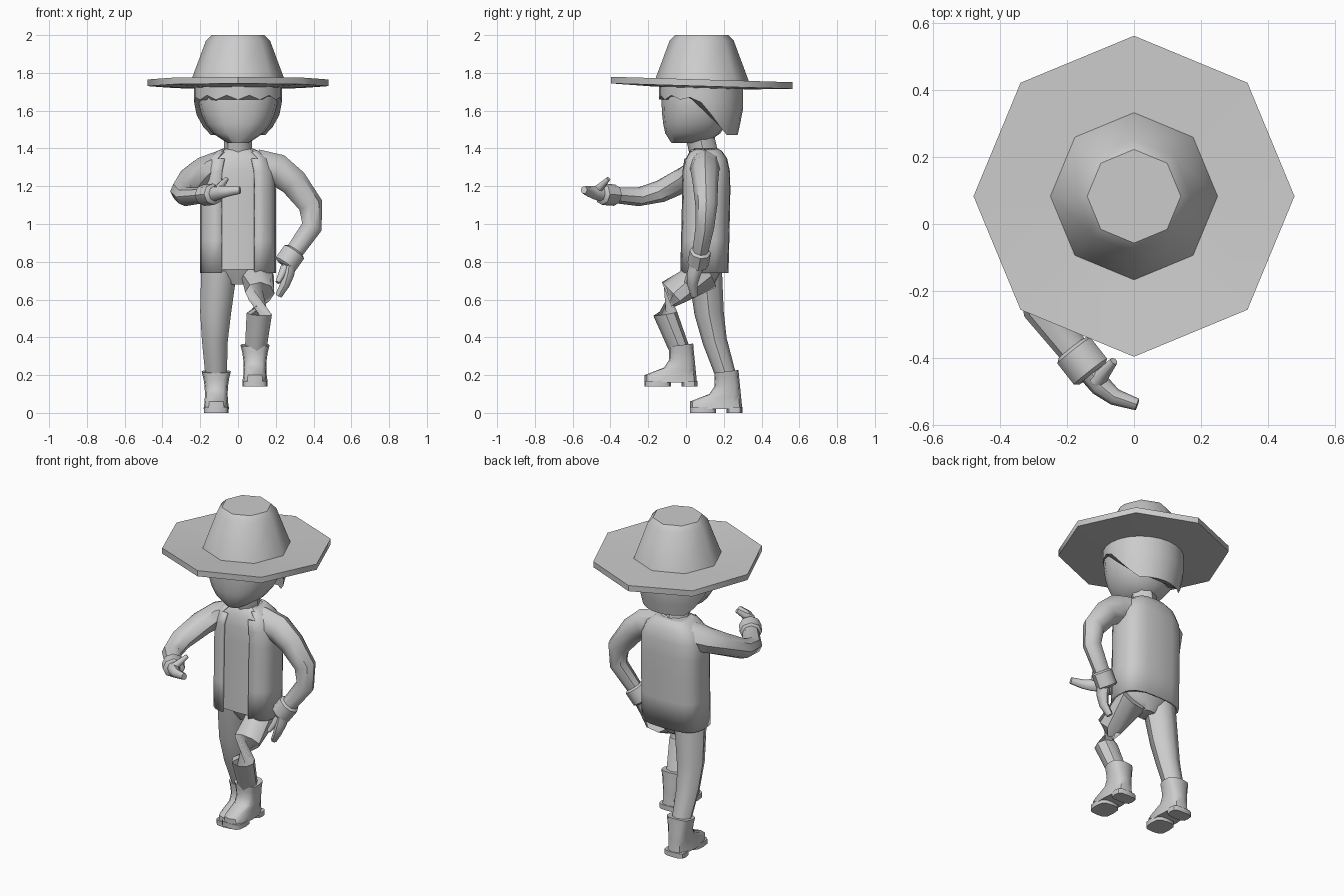
import bpy, bmesh
from math import sin, cos, pi, sqrt, radians
from mathutils import Vector

cube = bpy.data.objects.get("Cube")
if cube:
    bpy.data.objects.remove(cube, do_unlink=True)

TONE = (.6, .6, .6, 1)
grey = bpy.data.materials.new("plain grey")
grey.use_nodes = True
grey.diffuse_color = TONE
grey.node_tree.nodes["Principled BSDF"].inputs["Base Color"].default_value = TONE


def skin(name, rings, skip=None):
    """Joins equal rings of points into a smooth shaded skin, closed unless faces are skipped."""
    bm = bmesh.new()
    loops = [[bm.verts.new(point) for point in ring] for ring in rings]
    for lower, upper in zip(loops, loops[1:]):
        for i in range(len(lower)):
            corners = (lower[i - 1], lower[i], upper[i], upper[i - 1])
            middle = (lower[i - 1].co + upper[i].co) / 2
            if not (skip and skip(middle)):
                bm.faces.new(corners)
    if not skip:
        bm.faces.new(loops[0])
        bm.faces.new(loops[-1])
    bmesh.ops.recalc_face_normals(bm, faces=bm.faces)
    mesh = bpy.data.meshes.new(name)
    bm.to_mesh(mesh)
    bm.free()
    mesh.materials.append(grey)
    part = bpy.data.objects.new(name, mesh)
    bpy.context.collection.objects.link(part)
    bpy.ops.object.select_all(action="DESELECT")
    part.select_set(True)
    bpy.context.view_layer.objects.active = part
    bpy.ops.object.shade_smooth_by_angle(angle=radians(45))
    return part


def oval(x, z, half_width, front, back, sides=16, power=2):
    """Level ring between front and back; a higher power makes it squarer."""
    def bend(value):
        return abs(value) ** (2 / power) * (1 if value > 0 else -1)
    middle, half_depth = (front + back) / 2, (back - front) / 2
    turns = [2 * pi * i / sides for i in range(sides)]
    return [Vector((x + half_width * bend(cos(a)), middle + half_depth * bend(sin(a)), z)) for a in turns]


def tube(name, points, radii, across, flat=1, sides=8):
    """Rings square to a path; across is the direction that flat squeezes."""
    rings = []
    for i, point in enumerate(points):
        along = (points[min(i + 1, len(points) - 1)] - points[max(i - 1, 0)]).normalized()
        wide = along.cross(Vector(across)).normalized()
        thin = along.cross(wide) * flat
        turns = [2 * pi * k / sides for k in range(sides)]
        rings.append([point + (wide * cos(a) + thin * sin(a)) * radii[i] for a in turns])
    skin(name, rings)


def limb(name, joints, thick, thin, across, flat=1):
    """Tapered tube whose joints are cut into soft bends."""
    joints = [Vector(joint) for joint in joints]
    points = [joints[0]]
    for before, joint, after in zip(joints, joints[1:], joints[2:]):
        points += [joint.lerp(before, .25), joint.lerp(after, .25)]
    points.append(joints[-1])
    last = len(points) - 1
    radii = [thick + (thin - thick) * i / last for i in range(last + 1)]
    tube(name, points, radii, across, flat)


def arm(side, joints, hand, thumb, across):
    """Sleeve, turned cuff at the wrist, mitten hand and thumb."""
    limb(side + "_sleeve", joints, .095, .045, across, .9)
    wrist = Vector(joints[-1])
    along = (wrist - Vector(joints[-2])).normalized()
    steps = [wrist + along * reach for reach in (-.05, -.04, .04, .05)]
    tube(side + "_cuff", steps, (.05, .063, .063, .05), across, .9)
    limb(side + "_hand", [wrist] + hand, .04, .018, across, 1.1)
    limb(side + "_thumb", thumb, .025, .012, across)


# Hat: eight sided brim and crown, the brim tipped backward
HAT_MIDDLE = .083


def hat_ring(radius, z, tip=0):
    ring = oval(0, z, radius, HAT_MIDDLE - radius, HAT_MIDDLE + radius, sides=8)
    for point in ring:
        point.z -= tip * (point.y - HAT_MIDDLE)
    return ring


BRIM, CROWN, TILT = .48, .25, .03
skin("hat", [hat_ring(CROWN, 1.72, TILT), hat_ring(BRIM, 1.73, TILT), hat_ring(BRIM, 1.765, TILT),
             hat_ring(CROWN, 1.755), hat_ring(.17, 1.97), hat_ring(.14, 2)])


# Head: round below its widest level, with a flatter face
def head_ring(z, widest=1.68, height=.26):
    swell = sqrt(1 - ((widest - z) / height) ** 2)
    return oval(0, z, .21 * swell, .06 - .19 * swell ** .25, .06 + .19 * swell, power=2.3)


skin("head", [head_ring(1.43 + .05 * i) for i in range(7)])
limb("neck", [(0, .1, 1.35), (0, .07, 1.48)], .075, .075, (0, 1, 0))


# Hair cap: ragged over the face, long at the nape
def hair_ring(drop):
    ring = oval(0, 0, 1, -1, 1, sides=24)
    for i, point in enumerate(ring):
        nape = min(1, max(0, point.y + .1) * 1.3)
        fringe = .012 * (-1) ** i if point.y < -.3 else 0
        point.z = 1.75 - drop * (.08 + fringe + .2 * nape)
        shrink = 1 - max(0, 1.6 - point.z)
        point.x *= .232 * shrink
        point.y = .08 + .222 * point.y * shrink
    return ring


skin("hair", [hair_ring(i / 4) for i in range(5)])


# Shirt, and the open jacket over it
def torso_rings(hem, inset):
    rings = []
    for i in range(8):
        z = hem + (1.4 - hem) * (1 - (1 - i / 7) ** 2)
        slope = max(0, z - 1.2) / .2
        narrow = sqrt(1 - .85 * slope ** 3)
        depth = .13 * narrow ** .6 - inset
        middle = .095 + .01 * sin(pi * i / 7)
        rings.append(oval(0, z, .2 * narrow - inset, middle - depth, middle + depth, sides=20, power=2.9))
    return rings


skin("shirt", torso_rings(.76, .012))
jacket = skin("jacket", torso_rings(.74, 0), skip=lambda spot: spot.y < .04 and abs(spot.x) < .09)
cloth = jacket.modifiers.new("cloth", "SOLIDIFY")
cloth.thickness = .014

# Trousers
skin("pelvis", [oval(0, .68 + .04 * i, .06 + .12 * sqrt(i / 3), .05 - .02 * i, .15 + .02 * i) for i in range(4)])
FORWARD, UPWARD = (0, 1, 0), (0, 0, 1)
limb("right_leg", [(-.1, .1, .76), (-.125, .13, .45), (-.115, .22, .17)], .095, .055, FORWARD, .95)
limb("left_leg", [(.1, .12, .74), (.12, -.14, .6), (.09, -.02, .3)], .092, .055, (0, 1, 1), .95)


# Boots: one shape placed at each foot
def boot(side, x, y, z):
    rings = []
    for i in range(6):
        height = .02 + .04 * i
        toe = min(1, max(0, .11 - height) / .05)
        width = .06 + 1.2 * (height - .1) ** 2
        rings.append(oval(x, z + height, width, y + .15 - .13 * toe, y + .3 - .1 * height, 12, 2.8))
    for point in rings[-1]:
        point.z += .12 * (point.y - y - .22)
    skin(side + "_boot", rings)
    for name, front, back in (("_heel", .215, .3), ("_sole", .02, .16)):
        skin(side + name, [oval(x, z + rise, .066, y + front, y + back, 12, 3.5) for rise in (0, .03)])


boot("right", -.115, 0, 0)
boot("left", .09, -.24, .14)

# Left arm bent at the side, right arm reaching forward
arm("left", [(.1, .1, 1.3), (.25, .1, 1.28), (.43, .11, 1.04), (.275, .07, .82)],
    [(.26, .03, .7), (.215, .045, .62)], [(.25, .04, .77), (.21, 0, .69)], FORWARD)
arm("right", [(-.1, .1, 1.3), (-.22, .06, 1.27), (-.32, -.2, 1.14), (-.155, -.41, 1.155)],
    [(-.08, -.51, 1.17), (.01, -.54, 1.18)], [(-.11, -.47, 1.18), (-.06, -.41, 1.24)], UPWARD)
